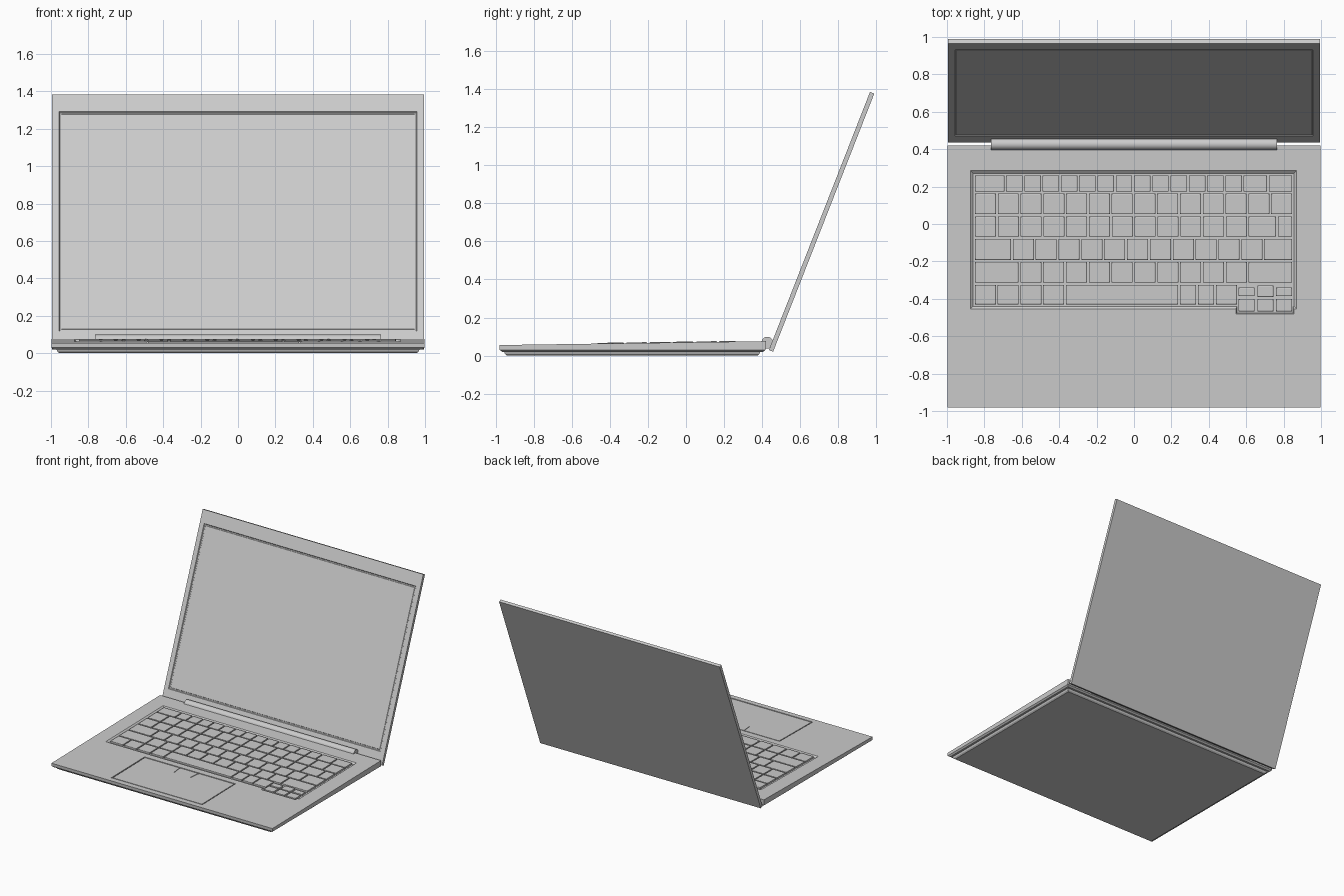
import bpy, bmesh, math
from mathutils import Matrix, Vector

if "Cube" in bpy.data.objects:
    bpy.data.objects.remove(bpy.data.objects["Cube"])

SLOPE = 0.0145                      # the deck rises gently towards the hinge


def deck(y):
    return 0.0695 + SLOPE * y


def rect(x0, x1, y0, y1, z):
    """Rectangle ring at constant height."""
    return [(x0, y0, z), (x1, y0, z), (x1, y1, z), (x0, y1, z)]


def deck_rect(x0, x1, y0, y1, h, grow=0.0):
    """Rectangle ring at height h above the sloping deck."""
    x0, x1, y0, y1 = x0 - grow, x1 + grow, y0 - grow, y1 + grow
    return [(x, y, deck(y) + h) for x, y in ((x0, y0), (x1, y0), (x1, y1), (x0, y1))]


def add_loft(bm, rings):
    """Closed solid through a stack of rings."""
    loops = [[bm.verts.new(p) for p in r] for r in rings]
    for a, b in zip(loops, loops[1:]):
        for i in range(len(a)):
            j = (i + 1) % len(a)
            bm.faces.new((a[i], a[j], b[j], b[i]))
    bm.faces.new(loops[0][::-1])
    bm.faces.new(loops[-1])


def make(name, solids):
    bm = bmesh.new()
    for rings in solids:
        add_loft(bm, rings)
    bmesh.ops.recalc_face_normals(bm, faces=bm.faces)
    me = bpy.data.meshes.new(name)
    bm.to_mesh(me)
    bm.free()
    ob = bpy.data.objects.new(name, me)
    bpy.context.collection.objects.link(ob)
    return ob


def cut(target, name, rings):
    cutter = make(name, [rings])
    cutter.hide_render = True
    mod = target.modifiers.new(name, 'BOOLEAN')
    mod.operation = 'DIFFERENCE'
    mod.solver = 'EXACT'
    mod.object = cutter
    bpy.context.view_layer.objects.active = target
    bpy.ops.object.modifier_apply(modifier=mod.name)
    bpy.data.objects.remove(cutter, do_unlink=True)


# base body with chamfered underside
base = make("base_body", [[
    rect(-0.985, 0.985, -0.965, 0.405, 0.02),
    rect(-0.997, 0.997, -0.978, 0.418, 0.03),
    deck_rect(-0.997, 0.997, -0.98, 0.42, 0.0)]])

# bottom plate
make("bottom_plate", [[
    rect(-0.955, 0.955, -0.94, 0.375, 0.0),
    rect(-0.965, 0.965, -0.95, 0.385, 0.008),
    rect(-0.97, 0.97, -0.955, 0.39, 0.021)]])

# keyboard well, its arrow-key extension and the touchpad pocket
WELL = 0.012
cut(base, "keyboard_well", [
    deck_rect(-0.86, 0.855, -0.44, 0.27, -WELL),
    deck_rect(-0.86, 0.855, -0.44, 0.27, 0.004, 0.02)])
cut(base, "arrow_well", [
    deck_rect(0.55, 0.85, -0.475, -0.36, -WELL + 0.0005),
    deck_rect(0.55, 0.85, -0.475, -0.36, 0.004, 0.008)])
cut(base, "touchpad_pocket", [
    deck_rect(-0.488, 0.333, -0.937, -0.507, -0.008),
    deck_rect(-0.488, 0.333, -0.937, -0.507, 0.004)])

# touchpad
pad = make("touchpad", [[
    deck_rect(-0.48, 0.325, -0.929, -0.515, -0.0085),
    deck_rect(-0.48, 0.325, -0.929, -0.515, -0.001)]])
for top, bottom in ((-0.165, -0.155), (0.006, -0.004)):
    slit = [(bottom - 0.003, -0.6), (bottom + 0.003, -0.6),
            (top + 0.003, -0.51), (top - 0.003, -0.51)]
    cut(pad, "pad_slit", [[(x, y, deck(y) + h) for x, y in slit]
                          for h in (-0.005, 0.004)])

# keyboard: each row is (y0, y1, relative key widths)
U = 22.7
rows = [
    (0.173, 0.26, [31] + [18.2] * 13 + [25, 25]),
    (0.053, 0.163, [U] * 14),
    (-0.068, 0.04, [U] * 12 + [29, 16]),
    (-0.192, -0.08, [37.5] + [U] * 11 + [29.5]),
    (-0.314, -0.204, [45] + [U] * 10 + [45]),
    (-0.43, -0.325, [U] * 4 + [114, 18, 18, U]),
]
keys = []


def key(x0, x1, y0, y1):
    keys.append([deck_rect(x0, x1, y0, y1, -WELL - 0.001),
                 deck_rect(x0, x1, y0, y1, 0.0015),
                 deck_rect(x0, x1, y0, y1, 0.004, -0.004)])


for n, (y0, y1, widths) in enumerate(rows):
    scale = (1.41 if n == 5 else 1.705) / sum(widths)
    x = -0.855
    for w in widths:
        key(x + 0.005, x + w * scale - 0.005, y0, y1)
        x += w * scale

# arrow key cluster
for i in range(3):
    x0 = 0.56 + i * 0.1
    key(x0, x0 + 0.085, -0.385 if i != 1 else -0.39, -0.34 if i != 1 else -0.33)
    key(x0, x0 + 0.085, -0.467, -0.402)
make("keyboard_keys", keys)


# lid with recessed screen, built upright then tilted back
def panel(x, z0, z1, y):
    return [(-x, y, z0), (x, y, z0), (x, y, z1), (-x, y, z1)]


tilt = Matrix.Translation((0, 0.435, 0.029)) @ Matrix.Rotation(math.radians(-21.4), 4, 'X')
lid_rings = [
    panel(0.995, 0.0, 1.456, 0.024),
    panel(0.995, 0.0, 1.456, 0.0),
    panel(0.957, 0.096, 1.356, 0.0),
    panel(0.953, 0.100, 1.352, 0.006),
    panel(0.945, 0.108, 1.344, 0.006),
    panel(0.943, 0.110, 1.342, 0.004)]
make("lid_with_screen", [[[tuple(tilt @ Vector(p)) for p in r] for r in lid_rings]])

# hinge barrel
R, SIDES = 0.031, 24
barrel = [[(x, 0.427 + R * math.cos(2 * math.pi * i / SIDES),
            0.068 + R * math.sin(2 * math.pi * i / SIDES)) for i in range(SIDES)]
          for x in (-0.765, 0.765)]
hinge = make("hinge_barrel", [barrel])
bpy.ops.object.select_all(action='DESELECT')
hinge.select_set(True)
bpy.context.view_layer.objects.active = hinge
bpy.ops.object.shade_smooth_by_angle(angle=math.radians(35))
